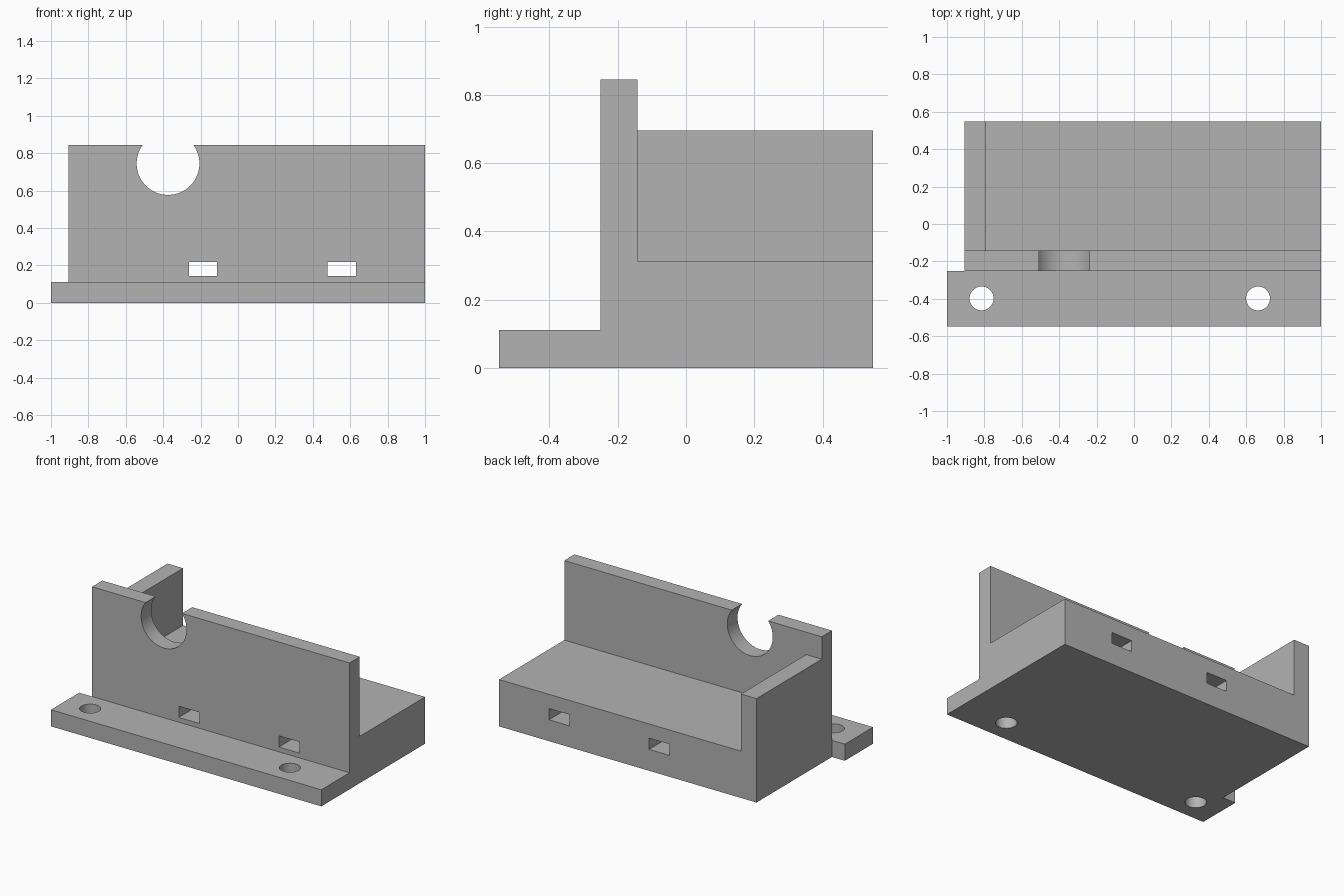
import bpy
import bmesh
import math
from mathutils import Matrix, Vector

cube = bpy.data.objects.get("Cube")
if cube:
    bpy.data.objects.remove(cube, do_unlink=True)

grey = bpy.data.materials.new("plain grey")
grey.use_nodes = True
colour = (0.45, 0.45, 0.45, 1)
grey.diffuse_color = colour
grey.node_tree.nodes["Principled BSDF"].inputs["Base Color"].default_value = colour


def finish(name, bm):
    bmesh.ops.recalc_face_normals(bm, faces=bm.faces)
    mesh = bpy.data.meshes.new(name)
    bm.to_mesh(mesh)
    bm.free()
    mesh.materials.append(grey)
    obj = bpy.data.objects.new(name, mesh)
    bpy.context.collection.objects.link(obj)
    return obj


def box(name, low, high):
    low, high = Vector(low), Vector(high)
    bm = bmesh.new()
    place = Matrix.Translation((low + high) / 2) @ Matrix.Diagonal((*(high - low), 1))
    bmesh.ops.create_cube(bm, size=1, matrix=place)
    return finish(name, bm)


def cylinder(name, centre, radius, depth, tilt=0):
    bm = bmesh.new()
    place = Matrix.Translation(centre) @ Matrix.Rotation(tilt, 4, "X")
    bmesh.ops.create_cone(bm, cap_ends=True, segments=64, radius1=radius,
                          radius2=radius, depth=depth, matrix=place)
    return finish(name, bm)


def extrude_x(name, profile, x0, x1):
    bm = bmesh.new()
    face = bm.faces.new([bm.verts.new((x0, y, z)) for y, z in profile])
    new = bmesh.ops.extrude_face_region(bm, geom=[face])["geom"]
    verts = [v for v in new if isinstance(v, bmesh.types.BMVert)]
    bmesh.ops.translate(bm, verts=verts, vec=(x1 - x0, 0, 0))
    return finish(name, bm)


def combine(target, other, operation):
    other.hide_render = True
    mod = target.modifiers.new(operation.lower(), "BOOLEAN")
    mod.operation, mod.solver, mod.object = operation, "EXACT", other
    bpy.context.view_layer.objects.active = target
    bpy.ops.object.modifier_apply(modifier=mod.name)
    bpy.data.objects.remove(other, do_unlink=True)


# Main section: flange, upright wall and rear block
left, right = -0.905, 1.0
front, wall_front, wall_back, back = -0.548, -0.25, -0.142, 0.548
flange_top, block_top, wall_top = 0.111, 0.313, 0.845
bracket = extrude_x("bracket", [
    (front, 0), (back, 0), (back, block_top), (wall_back, block_top),
    (wall_back, wall_top), (wall_front, wall_top),
    (wall_front, flange_top), (front, flange_top)], left, right)

# Flange overhang and end wall
combine(bracket, box("flange_end", (-1, front, 0), (left, wall_front, flange_top)), "UNION")
combine(bracket, box("end_wall", (left, wall_back, block_top), (-0.79, back, 0.695)), "UNION")

# Round notch through the upright wall
combine(bracket, cylinder("notch_cutter", (-0.374, -0.196, 0.745), 0.168, 0.2,
                          math.pi / 2), "DIFFERENCE")

# Strap slots running front to back
for x in (-0.187, 0.554):
    combine(bracket, box("slot_cutter", (x - 0.076, -0.4, 0.143), (x + 0.076, 0.7, 0.218)),
            "DIFFERENCE")

# Screw holes in the flange
for x in (-0.815, 0.663):
    combine(bracket, cylinder("hole_cutter", (x, -0.398, 0.05), 0.064, 0.4), "DIFFERENCE")

# Smooth the round cuts, keep the edges sharp
bpy.ops.object.select_all(action="DESELECT")
bracket.select_set(True)
bpy.context.view_layer.objects.active = bracket
bpy.ops.object.shade_smooth_by_angle(angle=math.radians(30))
